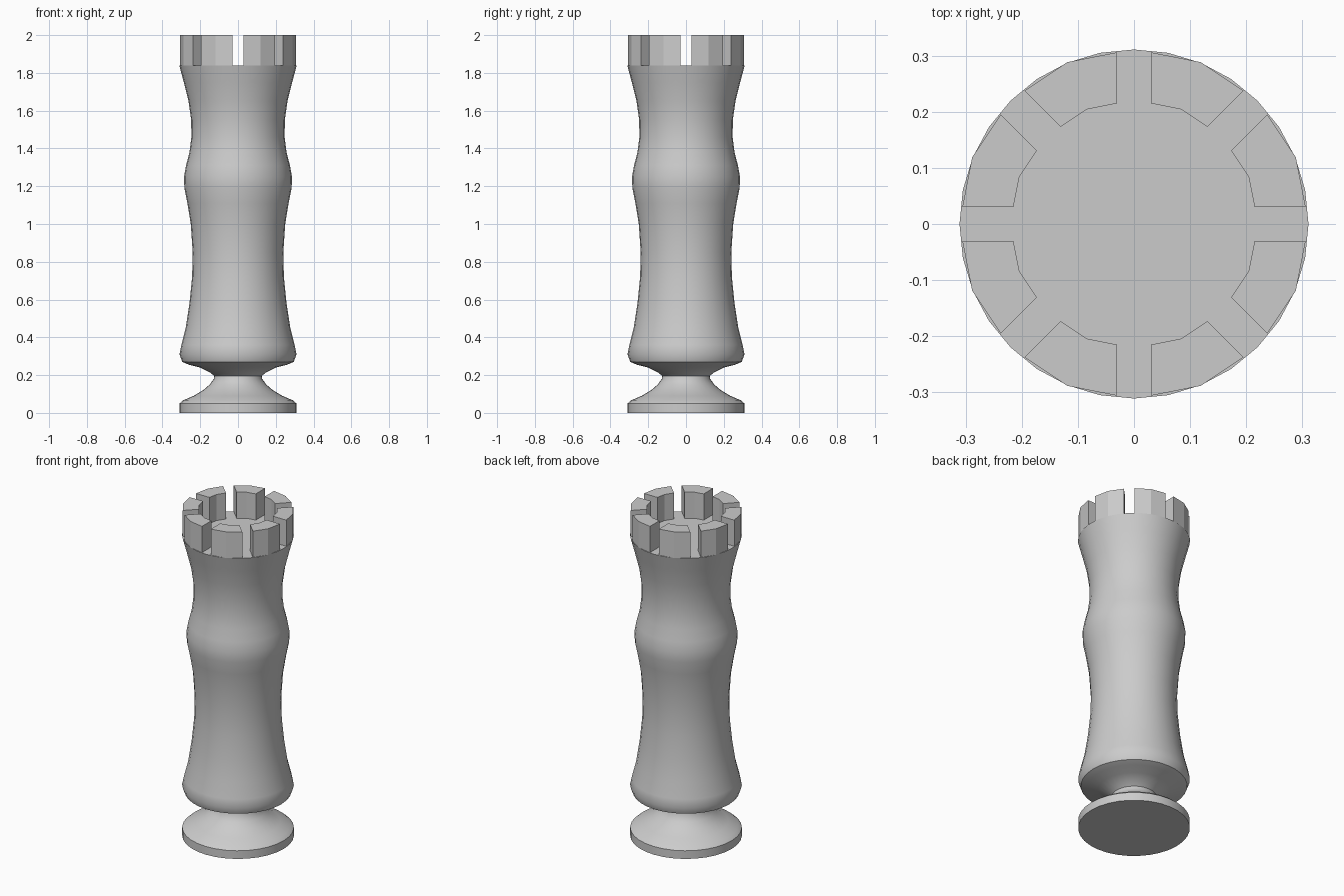
import bpy, bmesh, math
from mathutils import Vector, Matrix

cube = bpy.data.objects.get("Cube")
if cube:
    bpy.data.objects.remove(cube, do_unlink=True)

grey = bpy.data.materials.new("plain grey")
grey.use_nodes = True
grey.diffuse_color = (0.6, 0.6, 0.6, 1)
grey.node_tree.nodes["Principled BSDF"].inputs["Base Color"].default_value = (0.6, 0.6, 0.6, 1)


def finish(bm, name):
    bmesh.ops.recalc_face_normals(bm, faces=bm.faces)
    mesh = bpy.data.meshes.new(name)
    bm.to_mesh(mesh)
    bm.free()
    mesh.materials.append(grey)
    obj = bpy.data.objects.new(name, mesh)
    bpy.context.collection.objects.link(obj)
    return obj


def lathe(name, profile, sides):
    """Turn a (radius, height) profile around z, capped at both ends."""
    bm = bmesh.new()
    rings = [[bm.verts.new((r * math.cos(math.tau * i / sides),
                            r * math.sin(math.tau * i / sides), z))
              for i in range(sides)] for r, z in profile]
    for low, high in zip(rings, rings[1:]):
        for i in range(sides):
            j = (i + 1) % sides
            bm.faces.new((low[i], low[j], high[j], high[i]))
    bm.faces.new(rings[0])
    bm.faces.new(rings[-1])
    obj = finish(bm, name)
    bpy.ops.object.select_all(action='DESELECT')
    obj.select_set(True)
    bpy.context.view_layer.objects.active = obj
    bpy.ops.object.shade_smooth_by_angle(angle=math.radians(32))
    return obj


# Round foot with its narrow neck
lathe("foot", [(.31, 0), (.31, .05), (.29, .067), (.235, .09), (.185, .12),
               (.15, .15), (.128, .18), (.125, .21)], 32)

# Waisted body with a swelling at mid height
FLOOR, TOP = 1.84, 2.0
lathe("body", [(.125, .195), (.15, .215), (.2, .24), (.26, .255), (.295, .27), (.31, .31),
               (.3, .36), (.277, .45), (.257, .58), (.243, .72), (.24, .85),
               (.25, 1.0), (.268, 1.11), (.284, 1.19), (.286, 1.25), (.275, 1.31),
               (.257, 1.38), (.247, 1.46), (.248, 1.55), (.262, 1.65),
               (.287, 1.75), (.311, FLOOR)], 32)

# Crown of eight battlements around the flat floor
STEP = math.tau / 8
HALF_SLOT = .03


def arc(radius):
    """Three plan points of one battlement wall, from slot to slot."""
    middle = Vector((radius * math.cos(STEP / 2), radius * math.sin(STEP / 2), 0))
    start = Vector((radius, 0, 0)).lerp(middle, HALF_SLOT / middle.y)
    c, s = math.cos(STEP), math.sin(STEP)
    end = Vector((start.x * c + start.y * s, start.x * s - start.y * c, 0))
    return [start, middle, end]


plan = arc(.312) + arc(.221)[::-1]
bm = bmesh.new()
for k in range(8):
    turn = Matrix.Rotation(STEP * k, 3, 'Z')
    low = [bm.verts.new(turn @ p + Vector((0, 0, FLOOR))) for p in plan]
    high = [bm.verts.new(turn @ p + Vector((0, 0, TOP))) for p in plan]
    for i in range(len(plan)):
        j = (i + 1) % len(plan)
        bm.faces.new((low[i], low[j], high[j], high[i]))
    bm.faces.new(high)
finish(bm, "battlements")
